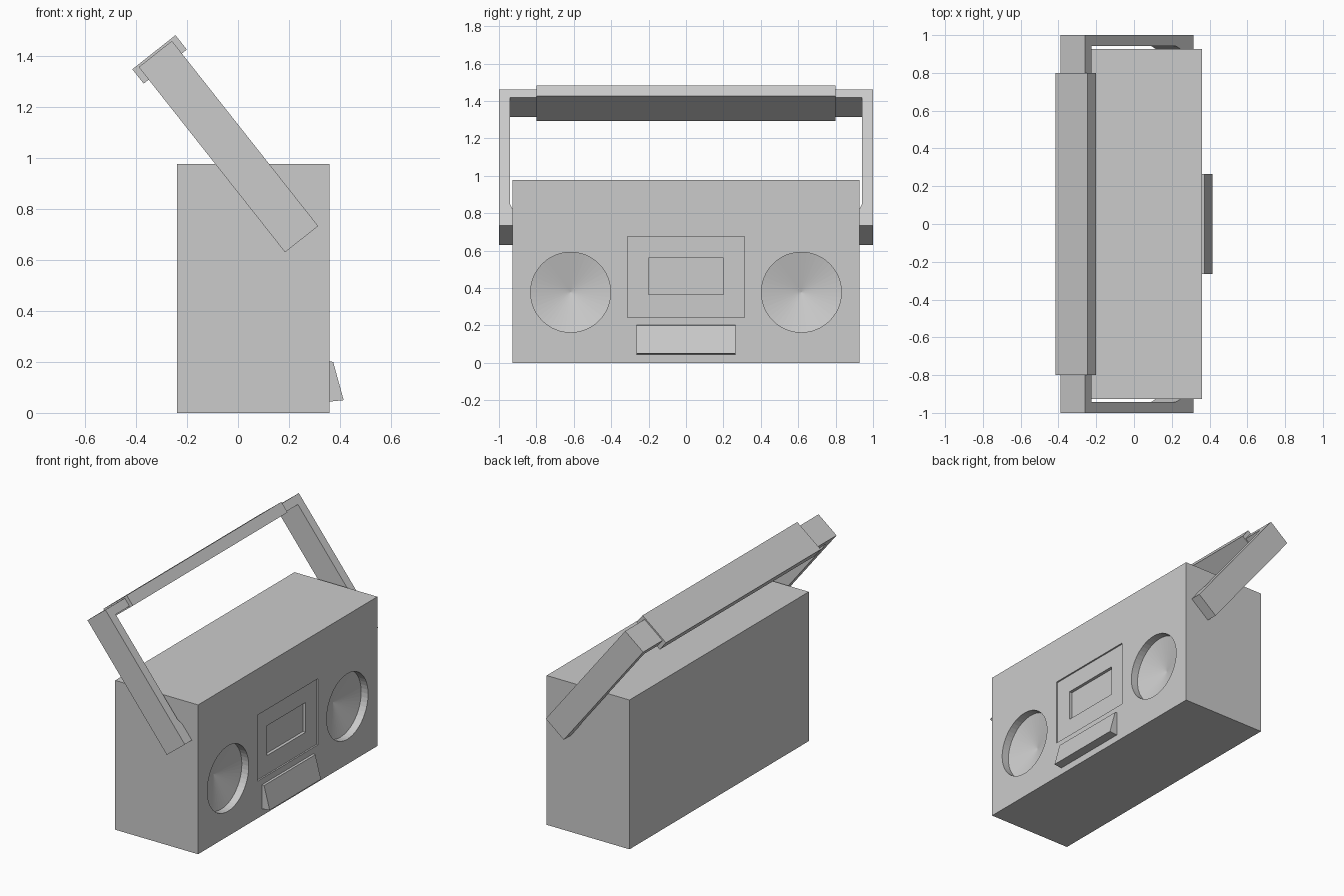
import bpy, bmesh, math
from mathutils import Vector, Matrix

if "Cube" in bpy.data.objects:
    bpy.data.objects.remove(bpy.data.objects["Cube"])


def make(name, bm):
    bmesh.ops.recalc_face_normals(bm, faces=bm.faces[:])
    me = bpy.data.meshes.new(name)
    bm.to_mesh(me)
    bm.free()
    ob = bpy.data.objects.new(name, me)
    bpy.context.collection.objects.link(ob)
    return ob


def box(name, lo, hi):
    lo, hi = Vector(lo), Vector(hi)
    bm = bmesh.new()
    bmesh.ops.create_cube(bm, size=1)
    for v in bm.verts:
        v.co = Vector(a * b for a, b in zip(v.co, hi - lo)) + (lo + hi) / 2
    return make(name, bm)


def prism(name, pts, offset):
    bm = bmesh.new()
    face = bm.faces.new([bm.verts.new(p) for p in pts])
    ext = bmesh.ops.extrude_face_region(bm, geom=[face])
    for v in ext["geom"]:
        if isinstance(v, bmesh.types.BMVert):
            v.co += Vector(offset)
    return make(name, bm)


def cut(target, cutter):
    mod = target.modifiers.new("cut", "BOOLEAN")
    mod.operation, mod.solver, mod.object = "DIFFERENCE", "EXACT", cutter
    bpy.context.view_layer.objects.active = target
    bpy.ops.object.modifier_apply(modifier=mod.name)
    bpy.data.objects.remove(cutter)


def speaker_cutter(y, z, r, n=48):
    # straight rim wall followed by a shallow inward cone
    bm = bmesh.new()
    ring = lambda x: [bm.verts.new((x, y + r * math.cos(2 * math.pi * i / n),
                                    z + r * math.sin(2 * math.pi * i / n))) for i in range(n)]
    front, back = ring(FRONT + 0.05), ring(FRONT - 0.05)
    tip = bm.verts.new((FRONT - 0.105, y, z))
    bm.faces.new(front)
    for i in range(n):
        j = (i + 1) % n
        bm.faces.new((front[i], front[j], back[j], back[i]))
        bm.faces.new((back[i], back[j], tip))
    return make("speaker_cutter", bm)


FRONT = 0.36

# Main case with speaker, cassette door and window recesses
case = box("radio_case", (-0.24, -0.927, 0), (FRONT, 0.927, 0.977))
for y in (-0.617, 0.617):
    cut(case, speaker_cutter(y, 0.377, 0.214))
cut(case, box("door_cutter", (FRONT - 0.01, -0.312, 0.243), (FRONT + 0.05, 0.312, 0.675)))
cut(case, box("window_cutter", (FRONT - 0.03, -0.2, 0.365), (FRONT + 0.05, 0.2, 0.56)))

# Sloping control panel under the cassette door
prism("control_panel",
      [(x, -0.265, z) for x, z in ((0.355, 0.203), (0.374, 0.2), (0.415, 0.05), (0.355, 0.044))],
      (0, 0.53, 0))

# Tilted carrying handle: local z runs along the arms
tilt = Matrix.Translation((0.25, 0, 0.6825)) @ Matrix.Rotation(-math.atan2(0.575, 0.7275), 4, "Y")
half = [(0.926, 0.928), (0.926, 0.872)]
side = [(1.0, 0.927), (1.0, 0.0), (0.926, 0.0), (0.926, 0.11), (0.942, 0.15), (0.942, 0.872)]
outline = side + [(-y, l) for y, l in reversed(side)]
frame = prism("handle_frame", [(-0.083, y, l) for y, l in outline], (0.166, 0, 0))
grip = box("handle_grip", (-0.108, -0.8, 0.864), (0.108, 0.8, 0.936))
for ob in (frame, grip):
    ob.data.transform(tilt)
